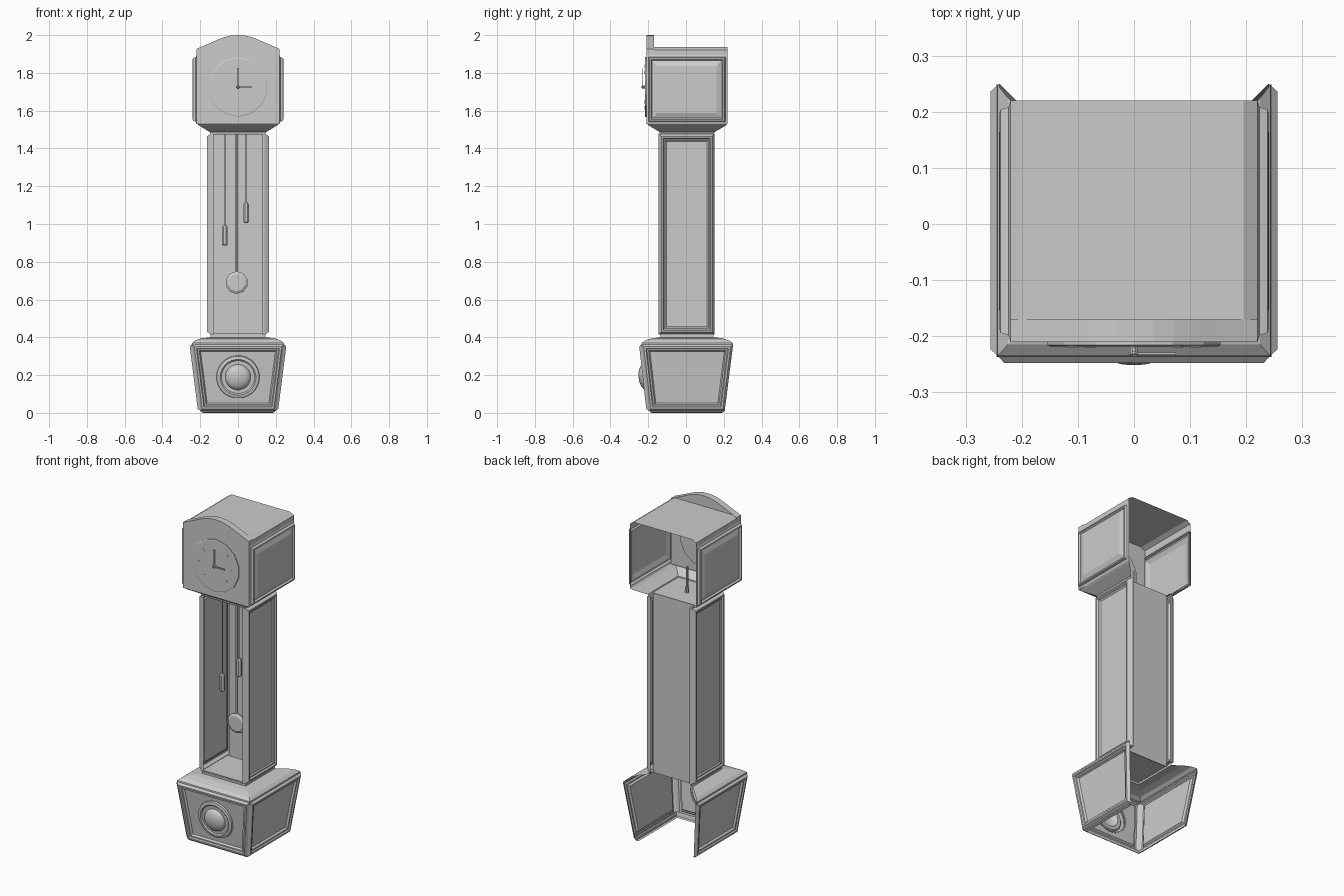
import bpy, bmesh, math
from mathutils import Vector, Matrix

if "Cube" in bpy.data.objects:
    bpy.data.objects.remove(bpy.data.objects["Cube"])


def make(name, verts, faces, mirror=False, smooth=False):
    me = bpy.data.meshes.new(name)
    me.from_pydata([tuple(v) for v in verts], [], faces)
    bm = bmesh.new()
    bm.from_mesh(me)
    bmesh.ops.recalc_face_normals(bm, faces=bm.faces)
    bm.to_mesh(me)
    bm.free()
    ob = bpy.data.objects.new(name, me)
    bpy.context.collection.objects.link(ob)
    if mirror:
        ob.modifiers.new("mirror", 'MIRROR')
    if smooth:
        bpy.ops.object.select_all(action='DESELECT')
        ob.select_set(True)
        bpy.context.view_layer.objects.active = ob
        bpy.ops.object.shade_smooth_by_angle(angle=math.radians(32))
    return ob


def panel(name, quad, rings, mirror=False, hole=0.0):
    """Moulded panel: concentric rings of (inset, outward offset) in a quad, with an optional round hole."""
    q = [Vector(p) for p in quad]
    n = (q[1] - q[0]).cross(q[3] - q[0]).normalized()
    verts, faces = [], []
    for inset, off in rings:
        for i in range(4):
            d = (q[i - 1] - q[i]).normalized() + (q[(i + 1) % 4] - q[i]).normalized()
            verts.append(q[i] + d * inset + n * off)
    for r in range(len(rings) - 1):
        for i in range(4):
            j = (i + 1) % 4
            faces.append((r * 4 + i, r * 4 + j, r * 4 + 4 + j, r * 4 + 4 + i))
    b = len(verts) - 4
    if hole:
        inner = verts[b:]
        c = sum(inner, Vector()) / 4
        rim = [inner[i].lerp(inner[(i + 1) % 4], k / 6) for i in range(4) for k in range(6)]
        verts += rim + [c + (p - c).normalized() * hole for p in rim]
        faces += [(b + 4 + i, b + 4 + (i + 1) % 24, b + 28 + (i + 1) % 24, b + 28 + i) for i in range(24)]
    else:
        faces.append((b, b + 1, b + 2, b + 3))
    return make(name, verts, faces, mirror)


def u_shell(name, rows):
    """Moulding wrapping left, front and right; rows are (half x, front y, back y, z)."""
    verts, faces = [], []
    for x, f, b, z in rows:
        verts += [(-x, b, z), (-x, f, z), (x, f, z), (x, b, z)]
    for r in range(len(rows) - 1):
        for i in range(3):
            k = r * 4 + i
            faces.append((k, k + 1, k + 5, k + 4))
    return make(name, verts, faces)


def extrude_y(name, outline, y0, y1, caps=True):
    n = len(outline)
    verts = [(x, y0, z) for x, z in outline] + [(x, y1, z) for x, z in outline]
    faces = [(i, (i + 1) % n, n + (i + 1) % n, n + i) for i in range(n if caps else n - 1)]
    if caps:
        faces += [tuple(range(n)), tuple(range(n, 2 * n))]
    return make(name, verts, faces)


def lathe(name, profile, seg, loc, tilt=0.0, smooth=False, base=True):
    """Turn (radius, height) about z; tilt rotates about x."""
    m = Matrix.Translation(loc) @ Matrix.Rotation(tilt, 4, 'X')
    verts, faces = [], []
    for r, h in profile:
        for i in range(seg):
            a = math.tau * (i + 0.5) / seg
            verts.append(m @ Vector((r * math.cos(a), r * math.sin(a), h)))
    for k in range(len(profile) - 1):
        for i in range(seg):
            j = (i + 1) % seg
            faces.append((k * seg + i, k * seg + j, k * seg + seg + j, k * seg + seg + i))
    faces.append(tuple(range(len(verts) - seg, len(verts))))
    if base:
        faces.append(tuple(range(seg)))
    return make(name, verts, faces, smooth=smooth)


def side(yf, yb, z0, z1, x):
    return [(x, yf, z0), (x, yb, z0), (x, yb, z1), (x, yf, z1)]


def sheet(name, corners):
    return make(name, corners, [(0, 1, 2, 3)])


# Base: flared front and side panels, open at the back and underneath
base_rings = [(0, -0.005), (0.012, 0.012), (0.022, 0.012), (0.027, 0.005), (0.035, 0.005), (0.042, -0.006)]
bt, bb = 0.365, 0.01
panel("base_front", [(-0.2, -0.197, bb), (0.2, -0.197, bb), (0.245, -0.237, bt), (-0.245, -0.237, bt)],
      base_rings, hole=0.105)
panel("base_side", [(0.2, -0.197, bb), (0.2, 0.205, bb), (0.245, 0.25, bt), (0.245, -0.237, bt)], base_rings, True)
u_shell("base_foot", [(0.185, -0.18, 0.19, 0.0), (0.195, -0.19, 0.2, 0.005), (0.2, -0.195, 0.205, 0.03)])
u_shell("base_shoulder", [(0.245, -0.237, 0.25, 0.355), (0.243, -0.235, 0.248, 0.37), (0.225, -0.215, 0.225, 0.385),
                          (0.19, -0.175, 0.19, 0.396), (0.145, -0.135, 0.145, 0.4), (0.145, -0.135, 0.145, 0.42)])

# Round boss on the base front
dome = [(0.068 * math.cos(a), 0.006 + 0.032 * math.sin(a)) for a in [math.radians(d) for d in range(0, 86, 17)]]
lathe("base_boss", [(0.115, -0.005), (0.112, 0.008), (0.095, 0.012), (0.088, 0.006)] + dome, 24,
      (0, -0.213, 0.19), math.radians(96.4), True, False)

# Trunk: side panels, recessed back, floor and lid, open in front
panel("trunk_side", side(-0.145, 0.152, 0.415, 1.478, 0.165),
      [(0, -0.035), (0, -0.024), (0.014, 0), (0.022, 0), (0.028, -0.008), (0.034, -0.008), (0.042, -0.014)], True)
yb = 0.115
sheet("trunk_back", [(-0.14, yb, 0.4), (0.14, yb, 0.4), (0.14, yb, 1.485), (-0.14, yb, 1.485)])
for part, z in (("floor", 0.412), ("lid", 1.482)):
    sheet("trunk_" + part, [(-0.147, -0.137, z), (0.147, -0.137, z), (0.147, yb, z), (-0.147, yb, z)])

# Head: arched front, raised side panels, ceiling and undercut, open at the back
arch = [(0.22, 1.927), (0.15, 1.957), (0.105, 1.977), (0.07, 1.99), (0.035, 1.998)]
outline = [(-0.22, 1.53), (0.22, 1.53)] + arch + [(0, 2.0)] + [(-x, z) for x, z in reversed(arch)]
extrude_y("head_front", outline, -0.21, -0.17)
panel("head_side", side(-0.21, 0.22, 1.53, 1.895, 0.22),
      [(0, 0), (0.012, 0.004), (0.016, 0.018), (0.024, 0.02), (0.03, 0.01), (0.058, 0.021), (0.06, 0.021)], True)
extrude_y("head_top", [(-0.22, 1.89), (-0.22, 1.922), (-0.195, 1.937), (0.195, 1.937), (0.22, 1.922), (0.22, 1.89)],
          -0.2, 0.22, False)
u_shell("head_undercut", [(0.22, -0.208, 0.22, 1.532), (0.207, -0.198, 0.212, 1.522),
                          (0.15, -0.14, 0.152, 1.487), (0.145, -0.137, 0.147, 1.475)])

# Clock face, hour ticks, hands and hub
zc = 1.725
lathe("clock_face", [(0.158, -0.047), (0.158, 0.006), (0.153, 0.008)], 14, (0, -0.21, zc), math.radians(90))


def bar(name, angle, r0, r1, w, y):
    s, c = math.sin(angle), math.cos(angle)
    pts = [(r0, -w), (r1, -w), (r1, w), (r0, w)]
    extrude_y(name, [(r * s + t * c, zc + r * c - t * s) for r, t in pts], y - 0.002, y + 0.002)


for i in range(8):
    bar("dial_tick_%d" % i, i * math.tau / 8, 0.1, 0.12, 0.003, -0.218)
bar("minute_hand", 0, -0.01, 0.1, 0.004, -0.229)
bar("hour_hand", math.pi / 2, -0.01, 0.075, 0.004, -0.231)
lathe("hand_hub", [(0.008, 0), (0.008, 0.018), (0.004, 0.021)], 8, (0, -0.215, zc), math.radians(90))

# Pendulum
lathe("pendulum_rod", [(0.007, 0), (0.007, 0.9)], 6, (-0.007, 0, 0.74))
lathe("pendulum_bob", [(0.045, -0.012), (0.06, -0.004), (0.06, 0.004), (0.045, 0.012)], 10,
      (-0.007, 0, 0.69), math.radians(90))
lathe("pendulum_collar", [(0.012, 0), (0.012, 0.03)], 8, (-0.007, 0, 1.485))

# Hanging weights on cords
for tag, x, z in (("left", -0.07, 0.885), ("right", 0.043, 1.005)):
    lathe("weight_" + tag, [(0.01, 0), (0.016, 0.008), (0.016, 0.098), (0.01, 0.108)], 8, (x, -0.05, z))
    lathe("weight_cord_" + tag, [(0.003, 0), (0.003, 1.38 - z)], 6, (x, -0.05, z + 0.1))
